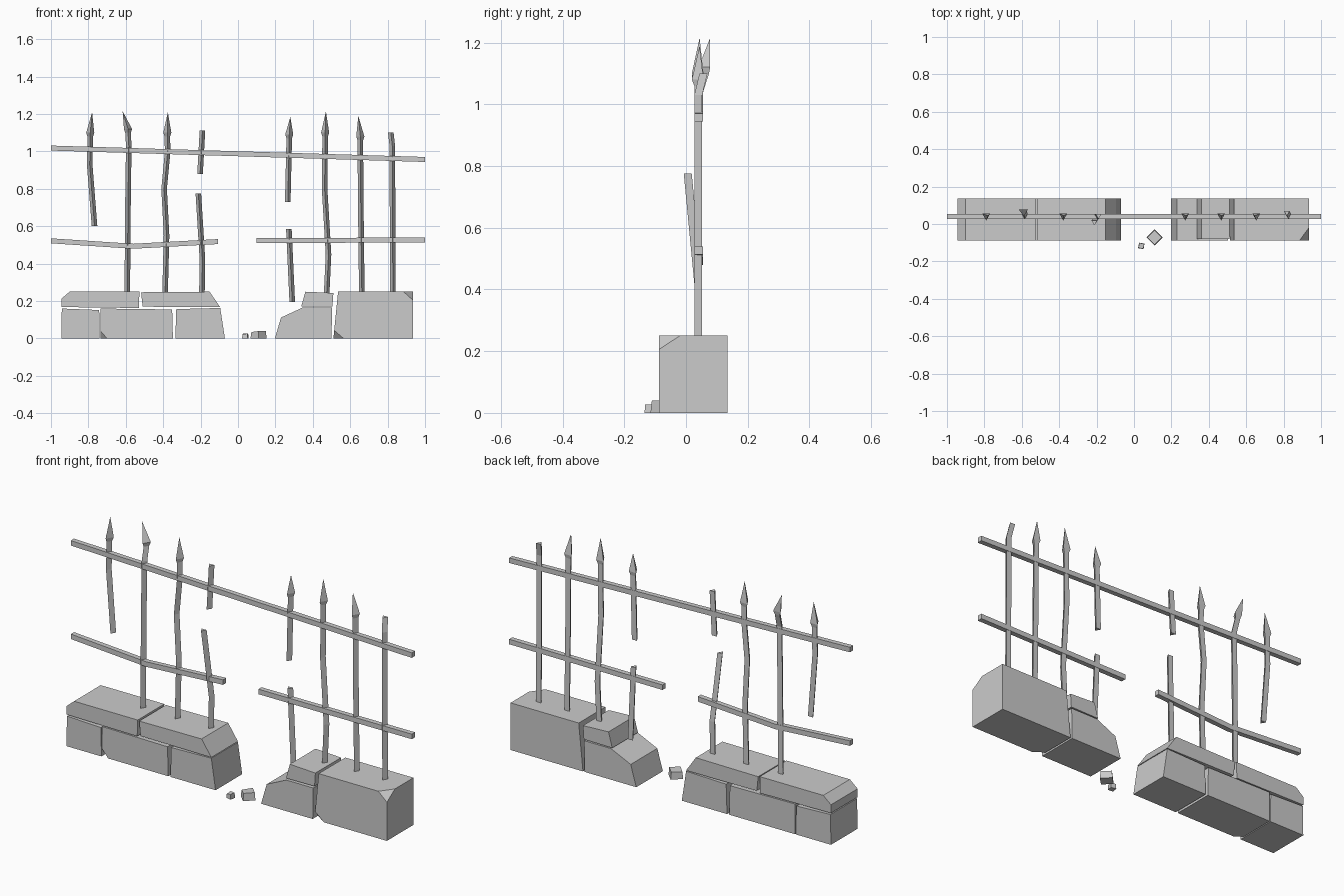
import bpy, bmesh, math
from mathutils import Vector

cube = bpy.data.objects.get("Cube")
if cube:
    bpy.data.objects.remove(cube, do_unlink=True)

grey = bpy.data.materials.new("plain_grey")
grey.use_nodes = True
colour = (0.6, 0.6, 0.6, 1)
grey.diffuse_color = colour
grey.node_tree.nodes["Principled BSDF"].inputs["Base Color"].default_value = colour


def finish(bm, name):
    bmesh.ops.remove_doubles(bm, verts=bm.verts, dist=0.0005)
    bmesh.ops.recalc_face_normals(bm, faces=bm.faces)
    mesh = bpy.data.meshes.new(name)
    bm.to_mesh(mesh)
    bm.free()
    mesh.materials.append(grey)
    obj = bpy.data.objects.new(name, mesh)
    bpy.context.collection.objects.link(obj)
    return obj


def loft(name, rings):
    """Skin a list of equal rings and cap both ends."""
    bm = bmesh.new()
    loops = [[bm.verts.new(p) for p in ring] for ring in rings]
    n = len(loops[0])
    for a, b in zip(loops, loops[1:]):
        for i in range(n):
            bm.faces.new((a[i], a[(i + 1) % n], b[(i + 1) % n], b[i]))
    bm.faces.new(loops[0])
    bm.faces.new(loops[-1])
    return finish(bm, name)


BAR_Y = 0.044
FRONT, BACK = -0.088, 0.135


def bar(name, path, tip=None):
    """Three-sided bar through (x, z, y shift), with an optional spear tip."""
    stations = [(p[0], p[1], p[2] if len(p) > 2 else 0, 1) for p in path]
    if tip:
        x, z, y, _ = stations[-1]
        stations.append((x, z + 0.02, y, 1.45))
        stations.append((tip[0], tip[1], tip[2] if len(tip) > 2 else y, 0.01))
    rings = []
    for x, z, y, s in stations:
        r = 0.0172 * s
        angles = [math.radians(a) for a in (30, 150, 270)]
        rings.append([(x + r * math.cos(a), BAR_Y + y + r * math.sin(a), z) for a in angles])
    loft(name, rings)


def rail(name, path):
    """Square rail through (x, z) points."""
    h = 0.0133
    corners = ((-h, -h), (h, -h), (h, h), (-h, h))
    loft(name, [[(x, 0.041 + dy, z + dz) for dy, dz in corners] for x, z in path])


def stone(name, profile, front=FRONT, back=BACK, cuts=()):
    """Front outline pushed through the wall, with corners sliced off."""
    obj = loft(name, [[(x, y, z) for x, z in profile] for y in (front, back)])
    if cuts:
        bm = bmesh.new()
        bm.from_mesh(obj.data)
        for a, b, c, corner in cuts:
            a, b, c = Vector(a), Vector(b), Vector(c)
            normal = (b - a).cross(c - a)
            if normal.dot(Vector(corner) - a) < 0:
                normal = -normal
            geom = bm.verts[:] + bm.edges[:] + bm.faces[:]
            cut = bmesh.ops.bisect_plane(bm, geom=geom, plane_co=a, plane_no=normal, clear_outer=True)
            edges = [e for e in cut["geom_cut"] if isinstance(e, bmesh.types.BMEdge)]
            bmesh.ops.contextual_create(bm, geom=edges)
        bmesh.ops.recalc_face_normals(bm, faces=bm.faces)
        bm.to_mesh(obj.data)
        bm.free()
    return obj


# Right-hand wall: two courses of stones
stone("right_lower_end_stone", [(-0.945, 0), (-0.74, 0), (-0.742, 0.152), (-0.942, 0.16)])
stone("right_lower_middle_stone", [(-0.735, 0), (-0.348, 0), (-0.352, 0.155), (-0.735, 0.16)],
      cuts=[((-0.70, FRONT, 0), (-0.735, FRONT, 0.04), (-0.735, FRONT + 0.03, 0), (-0.735, FRONT, 0))])
stone("right_lower_inner_stone", [(-0.335, 0), (-0.07, 0), (-0.095, 0.163), (-0.33, 0.157)])
stone("right_upper_end_stone", [(-0.945, 0.168), (-0.53, 0.163), (-0.527, 0.25), (-0.9, 0.25), (-0.945, 0.212)])
stone("right_upper_inner_stone", [(-0.51, 0.17), (-0.095, 0.167), (-0.152, 0.25), (-0.518, 0.247)])

# Left-hand wall: broken stones and a large end block
stone("left_broken_stone", [(0.197, 0), (0.5, 0), (0.503, 0.165), (0.345, 0.165), (0.23, 0.112)])
stone("left_upper_stone", [(0.338, 0.17), (0.505, 0.172), (0.51, 0.243), (0.36, 0.25)], front=-0.08)
stone("left_end_block", [(0.51, 0), (0.935, 0), (0.935, 0.25), (0.535, 0.25)],
      cuts=[((0.885, FRONT, 0.25), (0.935, FRONT, 0.205), (0.935, -0.02, 0.25), (0.935, FRONT, 0.25)),
            ((0.565, FRONT, 0), (0.512, FRONT, 0.045), (0.51, -0.05, 0), (0.51, FRONT, 0))])

# Rails
rail("upper_rail", [(-1, 1.018), (1, 0.957)])
rail("right_lower_rail", [(-1, 0.522), (-0.56, 0.493), (-0.107, 0.518)])
rail("left_lower_rail", [(0.1, 0.524), (1, 0.526)])

# Upright bars
bar("hanging_bar", [(-0.767, 0.6), (-0.793, 0.93), (-0.79, 1.08)], (-0.78, 1.21))
bar("bent_tip_bar", [(-0.592, 0.24), (-0.588, 0.75), (-0.584, 1.03), (-0.588, 1.1, 0.022)],
    (-0.617, 1.215, 0.034))
bar("wavy_bar", [(-0.39, 0.24), (-0.382, 0.55), (-0.395, 0.8), (-0.376, 1.0), (-0.378, 1.08)], (-0.375, 1.21))
bar("snapped_bar_lower", [(-0.193, 0.24), (-0.19, 0.42), (-0.212, 0.775, -0.034)])
bar("snapped_bar_upper", [(-0.203, 0.878), (-0.19, 1.112)])
bar("split_bar_lower", [(0.29, 0.195), (0.272, 0.585)])
bar("split_bar_upper", [(0.266, 0.73), (0.274, 1.07)], (0.28, 1.185))
bar("curved_bar", [(0.474, 0.24), (0.484, 0.45), (0.463, 0.8), (0.466, 1.08)], (0.47, 1.215))
bar("straight_bar", [(0.662, 0.24), (0.656, 0.75), (0.654, 1.06)], (0.643, 1.19))
bar("blunt_bar", [(0.828, 0.24), (0.825, 1.03), (0.817, 1.1, 0.017)])


# Rubble between the walls
def rubble(name, x, y, size, height, turn):
    rings = []
    for z, s in ((0, 1), (height, 0.9)):
        ring = []
        for k in range(4):
            a = math.radians(turn + 90 * k)
            drop = 0.006 if z and k == 2 else 0
            ring.append((x + size * s * math.cos(a), y + size * s * math.sin(a), z - drop))
        rings.append(ring)
    loft(name, rings)


rubble("large_rubble", 0.11, -0.072, 0.043, 0.04, 0)
rubble("small_rubble", 0.039, -0.117, 0.021, 0.027, 35)
